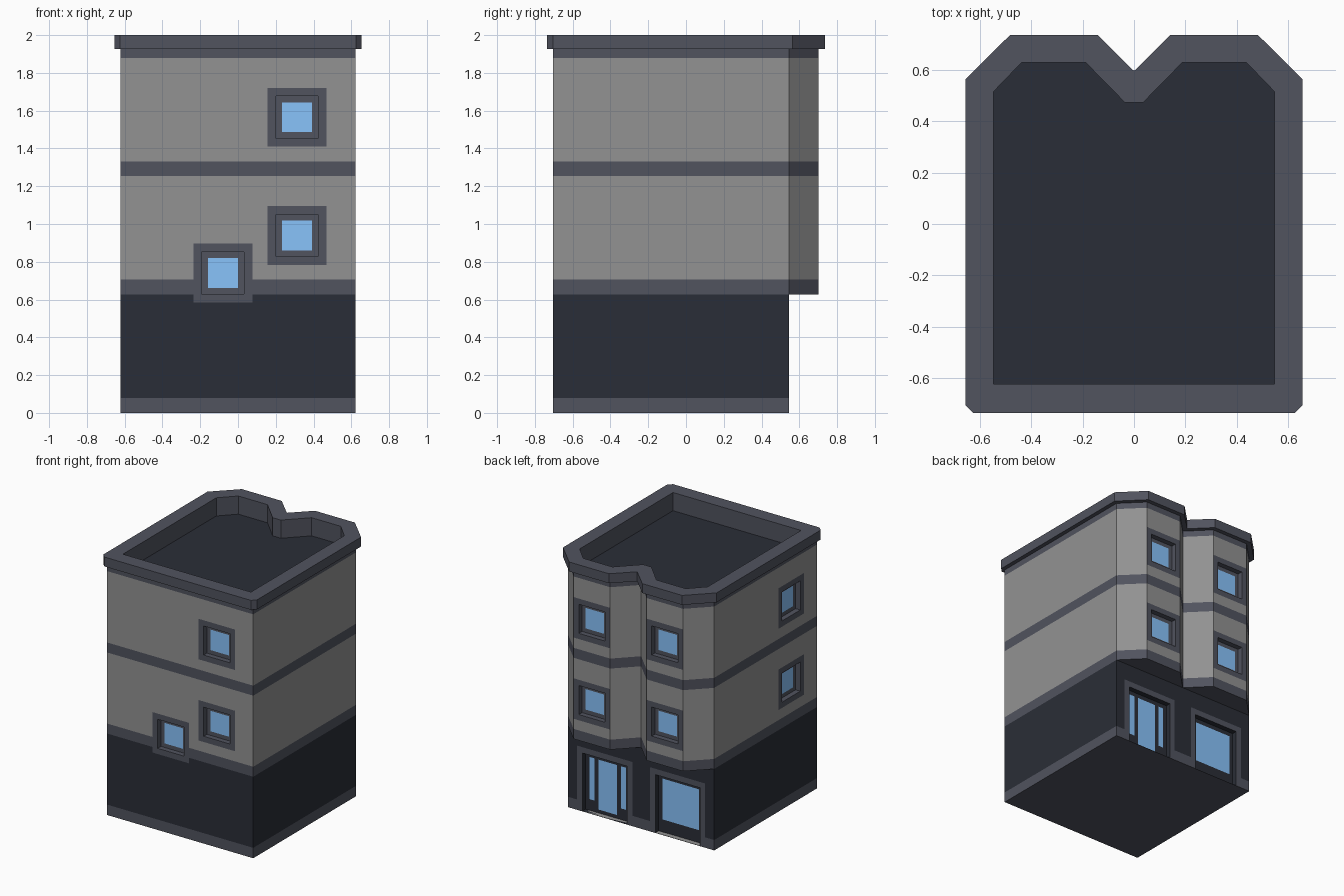
import bpy, bmesh
from math import pi
from mathutils import Matrix

if "Cube" in bpy.data.objects:
    bpy.data.objects.remove(bpy.data.objects["Cube"])


def material(name, rgb):
    m = bpy.data.materials.new(name)
    m.diffuse_color = (*rgb, 1)
    m.use_nodes = True
    m.node_tree.nodes["Principled BSDF"].inputs["Base Color"].default_value = m.diffuse_color
    return m


WALL, TRIM, DARK, GLASS = range(4)
MATS = [material("wall_grey", (0.288, 0.288, 0.288)),
        material("trim", (0.082, 0.087, 0.114)),
        material("dark_stone", (0.023, 0.027, 0.038)),
        material("glass", (0.25, 0.55, 0.97))]


def make_object(name, bm, matrix=Matrix()):
    mesh = bpy.data.meshes.new(name)
    bm.to_mesh(mesh)
    bm.free()
    for m in MATS:
        mesh.materials.append(m)
    ob = bpy.data.objects.new(name, mesh)
    ob.matrix_world = matrix
    bpy.context.collection.objects.link(ob)
    return ob


def add_face(bm, verts, mat):
    f = bm.faces.new(verts)
    f.material_index = mat
    f.normal_update()
    if f.calc_area() < 1e-7:
        bm.faces.remove(f)


def loft(bm, rings, mats):
    """Join successive rings with one material per band."""
    loops = [[bm.verts.new(p) for p in r] for r in rings]
    n = len(loops[0])
    for a, b, mat in zip(loops, loops[1:], mats):
        for i in range(n):
            j = (i + 1) % n
            add_face(bm, (a[i], a[j], b[j], b[i]), mat)
    return loops


# Plan outlines: right half, mirrored to the left
def outline(half, z):
    return [(x, y, z) for x, y in half] + [(-x, y, z) for x, y in reversed(half)]


S, F, B, BAY = 0.623, -0.704, 0.546, 0.702
ground = [(S, F), (S, F), (S, B), (0.467, B), (0.155, B), (0, B)]
upper = [(S, F), (S, F), (S, B), (0.467, BAY), (0.155, BAY), (0, B)]
cornice = [(0.625, -0.735), (0.655, -0.705), (0.655, 0.563),
           (0.482, 0.735), (0.142, 0.735), (0, 0.595)]
inner = [(0.546, -0.622), (0.546, -0.622), (0.546, 0.515),
         (0.437, 0.628), (0.188, 0.628), (0.035, 0.472)]

# Building shell: ground floor, overhanging double bay, cornice, sunken roof
levels = [(ground, 0), (ground, 0.08), (ground, 0.628), (upper, 0.628),
          (upper, 0.705), (upper, 1.253), (upper, 1.33), (upper, 1.88),
          (upper, 1.927), (cornice, 1.927), (cornice, 2), (inner, 2), (inner, 1.86)]
bands = [TRIM, DARK, TRIM, TRIM, WALL, TRIM, WALL, TRIM, TRIM, TRIM, TRIM, TRIM]
bm = bmesh.new()
loops = loft(bm, [outline(o, z) for o, z in levels], bands)
add_face(bm, loops[0][::-1], TRIM)
add_face(bm, loops[-1], DARK)
bmesh.ops.remove_doubles(bm, verts=bm.verts, dist=1e-4)
building = make_object("building_shell", bm)

cutters = bmesh.new()


def rect(x0, x1, z0, z1, y):
    return [(x0, y, z0), (x1, y, z0), (x1, y, z1), (x0, y, z1)]


def opening(name, loc, angle, rects, sash, panes):
    """Flush frame, recessed sash and glass panes; also adds a wall cutter."""
    mat = Matrix.Translation(loc) @ Matrix.Rotation(angle, 4, 'Z')
    outer, hole = rects
    bm = bmesh.new()
    loops = loft(bm, [rect(*outer, 0), rect(*hole, 0), rect(*hole, 0.04)], [TRIM, sash])
    add_face(bm, loops[-1], sash)
    for p in panes:
        add_face(bm, [bm.verts.new(v) for v in rect(*p, 0.037)], GLASS)
    make_object(name, bm, mat)
    x0, x1, z0, z1 = outer
    size = Matrix.Diagonal((x1 - x0, 0.1, z1 - z0, 1))
    centre = Matrix.Translation(((x0 + x1) / 2, -0.005, (z0 + z1) / 2))
    bmesh.ops.create_cube(cutters, size=1, matrix=mat @ centre @ size)


def square(r):
    return (-r, r, -r, r)


# Square windows: front, left side and bays
places = [("front_window", 0.312, F, 0), ("side_window", -S, -0.39, -pi / 2),
          ("bay_window_right", 0.311, BAY, pi), ("bay_window_left", -0.311, BAY, pi)]
spots = [(f"{n}_{k}", (x, y, z), a) for n, x, y, a in places
         for k, z in (("lower", 0.939), ("upper", 1.565))]
spots.append(("stair_window", (-0.08, F, 0.741), 0))
for name, loc, angle in spots:
    opening(name, loc, angle, (square(0.156), square(0.112)), TRIM, [square(0.079)])

# Street-level entrance and shop window
big = ((-0.235, 0.235, 0.002, 0.495), (-0.19, 0.19, 0.002, 0.45))
opening("entrance", (0.311, B, 0), pi, big, DARK,
        [(-0.157, -0.112, 0.09, 0.415), (-0.079, 0.079, 0.03, 0.415),
         (0.112, 0.157, 0.09, 0.415)])
opening("shop_window", (-0.311, B, 0), pi, big, DARK, [(-0.157, 0.157, 0.1, 0.415)])

# Cut the recesses into the shell
cutter = make_object("opening_cutter", cutters)
cutter.hide_render = True
cutter.hide_viewport = True
mod = building.modifiers.new("openings", 'BOOLEAN')
mod.operation = 'DIFFERENCE'
mod.solver = 'EXACT'
mod.object = cutter
